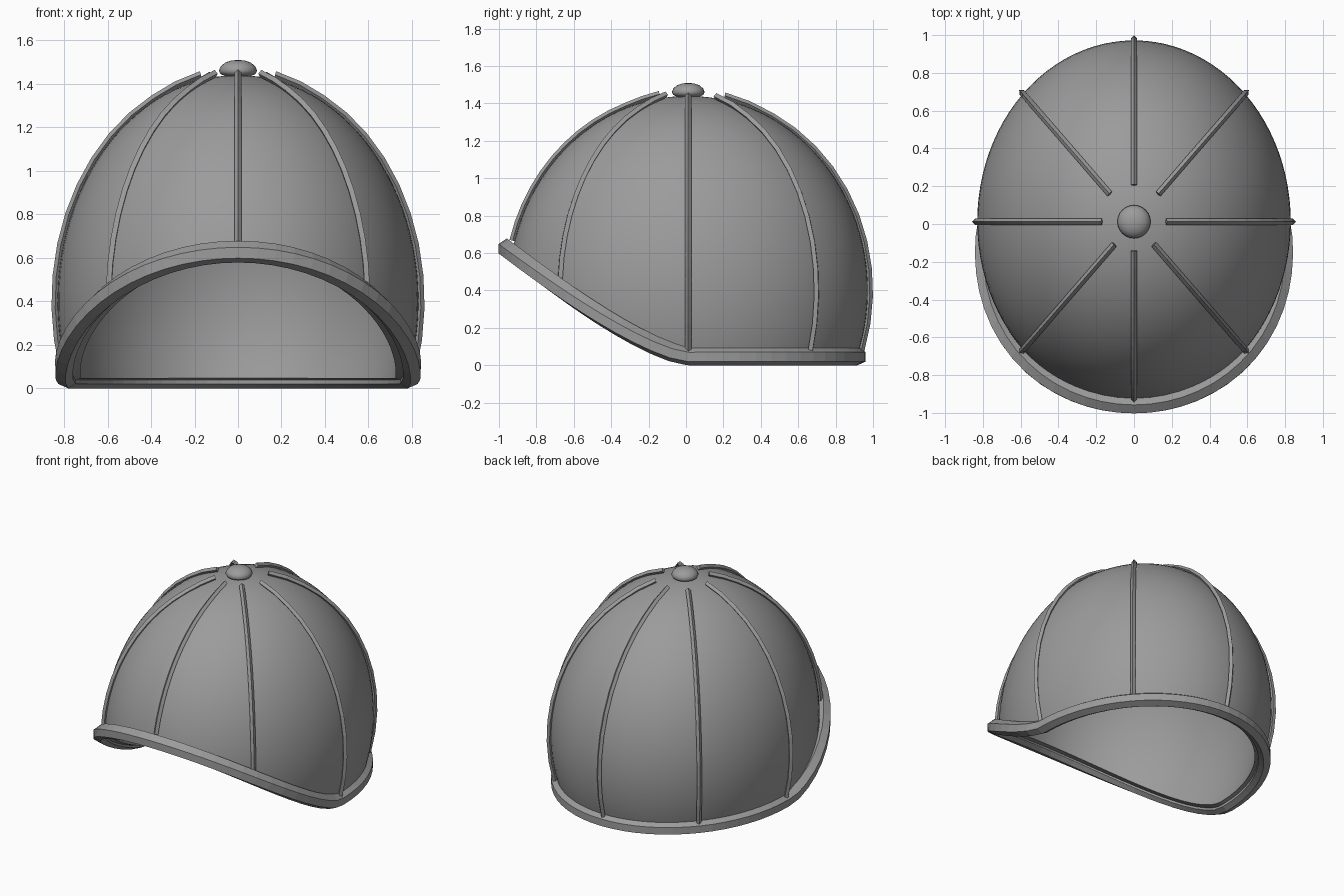
import bpy, bmesh, math
from mathutils import Vector

cube = bpy.data.objects.get("Cube")
if cube:
    bpy.data.objects.remove(cube, do_unlink=True)

CENTRE = Vector((0, 0.012, 0.4))
RADII = Vector((0.83, 0.96, 1.04))

grey = bpy.data.materials.new("plain grey")
grey.use_nodes = True
COLOUR = (0.33, 0.33, 0.33, 1)
grey.diffuse_color = COLOUR
grey.node_tree.nodes["Principled BSDF"].inputs["Base Color"].default_value = COLOUR


def dome_point(a, e):
    """Point on the dome at azimuth a and elevation e."""
    return CENTRE + Vector((RADII.x * math.cos(a) * math.cos(e),
                            RADII.y * math.sin(a) * math.cos(e),
                            RADII.z * math.sin(e)))


def dome_normal(p):
    d = p - CENTRE
    return Vector([d[i] / RADII[i] ** 2 for i in range(3)]).normalized()


def cut_height(y):
    """Height of the opening edge: level behind, sweeping up in front."""
    t = min(max(-y / 0.93, 0), 1)
    return 0.05 + 0.583 * t ** 1.35


def edge_elevation(a, drop=0):
    low, high = -0.8, 1.2
    for _ in range(40):
        mid = (low + high) / 2
        p = dome_point(a, mid)
        if p.z < cut_height(p.y) - drop:
            low = mid
        else:
            high = mid
    return low


def finish(name, bm):
    bmesh.ops.remove_doubles(bm, verts=bm.verts, dist=1e-5)
    bmesh.ops.recalc_face_normals(bm, faces=bm.faces)
    mesh = bpy.data.meshes.new(name)
    bm.to_mesh(mesh)
    bm.free()
    mesh.materials.append(grey)
    obj = bpy.data.objects.new(name, mesh)
    bpy.context.collection.objects.link(obj)
    return obj


def skin(name, rows, closed_path, closed_ring):
    """Join rows of points into a surface; cap open tubes."""
    bm = bmesh.new()
    grid = [[bm.verts.new(p) for p in row] for row in rows]
    n, m = len(grid), len(grid[0])
    for i in range(n if closed_path else n - 1):
        r, s = grid[i], grid[(i + 1) % n]
        for j in range(m if closed_ring else m - 1):
            k = (j + 1) % m
            bm.faces.new((r[j], s[j], s[k], r[k]))
    if closed_ring and not closed_path:
        bm.faces.new(grid[0])
        bm.faces.new(grid[-1])
    return finish(name, bm)


# Thick dome shell, open underneath
COLS, RINGS = 96, 32
rows = []
for c in range(COLS):
    a = math.tau * c / COLS
    e0 = edge_elevation(a, 0.02)
    rows.append([dome_point(a, e0 + (math.pi / 2 - e0) * r / RINGS)
                 for r in range(RINGS + 1)])
dome = skin("dome_shell", rows, True, False)
dome.data.shade_smooth()
wall = dome.modifiers.new("wall", "SOLIDIFY")
wall.thickness = 0.055
wall.offset = -1
crisp = dome.modifiers.new("crisp_edge", "EDGE_SPLIT")
crisp.split_angle = math.radians(40)

# Six-sided rim following the edge of the opening
SECTION = [(0, 0.05), (0.045, 0.02), (0.045, -0.03),
           (0, -0.05), (-0.035, -0.03), (-0.035, 0.02)]
STEPS = 64
path = [dome_point(a, edge_elevation(a))
        for a in (math.tau * i / STEPS for i in range(STEPS))]
rows = []
for i, p in enumerate(path):
    tangent = (path[(i + 1) % STEPS] - path[i - 1]).normalized()
    out = dome_normal(p)
    out.z = 0
    out = (out - tangent * out.dot(tangent)).normalized()
    up = out.cross(tangent)
    forward = max(0, -math.sin(math.tau * i / STEPS)) ** 0.5
    centre = p + out * 0.033 * forward
    rows.append([centre + out * u + up * v for u, v in SECTION])
skin("rim", rows, True, True)

# Eight diamond-section seam ribs, lifting slightly off the dome near the crown
RIBS = [("left", 0, 0.165), ("back_left", 1, 0.19), ("back", 2, 0.19),
        ("back_right", 3, 0.19), ("right", 4, 0.165),
        ("front_right", 5, 0.155), ("front", 6, 0.15),
        ("front_left", 7, 0.155)]
HALF, SEGMENTS = 0.017, 12
for side, step, gap in RIBS:
    a = math.tau * step / 8
    reach = Vector((RADII.x * math.cos(a), RADII.y * math.sin(a))).length
    e0, e1 = edge_elevation(a) + 0.035, math.acos(gap / reach)
    rows = []
    for i in range(SEGMENTS + 1):
        t = i / SEGMENTS
        p = dome_point(a, e0 + (e1 - e0) * t)
        n = dome_normal(p)
        across = Vector((math.sin(a), -math.cos(a), 0))
        across = (across - n * across.dot(n)).normalized()
        p += n * (0.011 + 0.012 * max(0, (t - 0.85) / 0.15))
        rows.append([p + n * (HALF * u) + across * (HALF * v)
                     for u, v in ((1, 0), (0, -1), (-1, 0), (0, 1))])
    skin("seam_rib_" + side, rows, False, True)

# Crown button: rounded cap turned around the top
PROFILE = [(0, 1.432), (0.055, 1.434), (0.08, 1.445), (0.088, 1.46),
           (0.08, 1.48), (0.06, 1.497), (0.032, 1.507), (0, 1.51)]
rows = []
for i in range(24):
    a = math.tau * i / 24
    rows.append([Vector((r * math.cos(a), CENTRE.y + r * math.sin(a), z))
                 for r, z in PROFILE])
button = skin("crown_button", rows, True, False)
button.data.shade_smooth()
